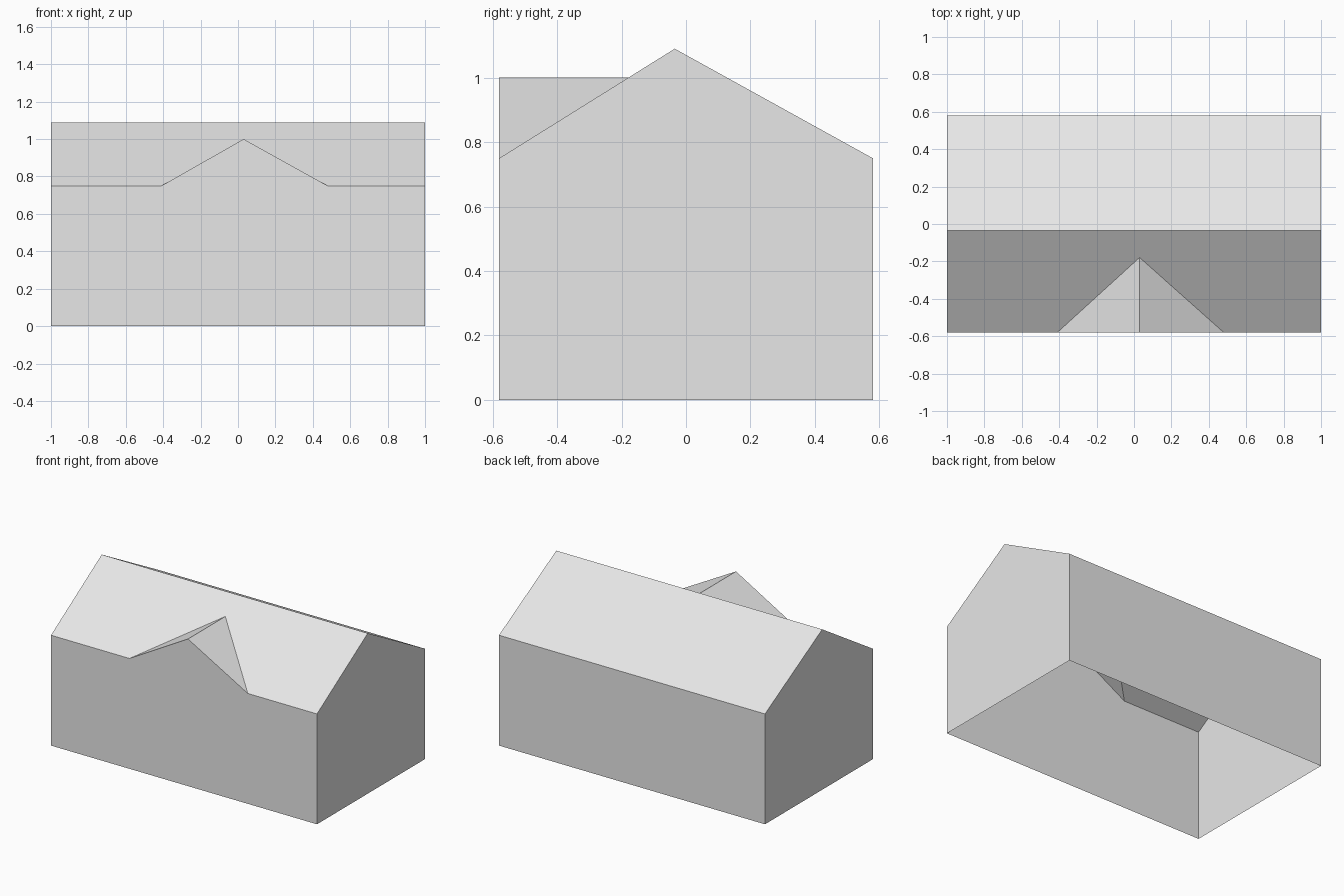
import bpy

cube = bpy.data.objects.get("Cube")
if cube:
    bpy.data.objects.remove(cube, do_unlink=True)

# Main dimensions
X, Y = 1.0, 0.58                      # half length, half depth
EAVE, RIDGE, RIDGE_Y = 0.75, 1.09, -0.035
DL, DM, DR, DTOP = -0.41, 0.03, 0.48, 1.0   # dormer left, peak, right, peak height
# Depth at which the level dormer ridge meets the front roof slope
DY = -Y + (DTOP - EAVE) / (RIDGE - EAVE) * (RIDGE_Y + Y)

grey = bpy.data.materials.new("light_grey")
grey.use_nodes = True
grey.diffuse_color = (0.8, 0.8, 0.8, 1)
grey.node_tree.nodes["Principled BSDF"].inputs["Base Color"].default_value = (0.8, 0.8, 0.8, 1)


def panels(name, faces):
    """Make a flat-faced object from outlines wound anticlockwise seen from outside."""
    verts = list(dict.fromkeys(p for f in faces for p in f))
    mesh = bpy.data.meshes.new(name)
    mesh.from_pydata(verts, [], [[verts.index(p) for p in f] for f in faces])
    mesh.materials.append(grey)
    obj = bpy.data.objects.new(name, mesh)
    bpy.context.collection.objects.link(obj)
    return obj


# Shared dormer points
left, peak, right = (DL, -Y, EAVE), (DM, -Y, DTOP), (DR, -Y, EAVE)
valley = (DM, DY, DTOP)

# Walls, open underneath; the front wall rises into the dormer gable
gable = [(-Y, 0), (Y, 0), (Y, EAVE), (RIDGE_Y, RIDGE), (-Y, EAVE)]
panels("front_wall", [[(-X, -Y, 0), (X, -Y, 0), (X, -Y, EAVE), right, peak, left, (-X, -Y, EAVE)]])
panels("back_wall", [[(X, Y, 0), (-X, Y, 0), (-X, Y, EAVE), (X, Y, EAVE)]])
panels("left_end_wall", [[(X, y, z) for y, z in gable]])
panels("right_end_wall", [[(-X, y, z) for y, z in reversed(gable)]])

# Roof slopes; the front one is notched where the dormer opens into it
panels("front_roof", [[(-X, -Y, EAVE), left, valley, right, (X, -Y, EAVE),
                       (X, RIDGE_Y, RIDGE), (-X, RIDGE_Y, RIDGE)]])
panels("back_roof", [[(X, Y, EAVE), (-X, Y, EAVE), (-X, RIDGE_Y, RIDGE), (X, RIDGE_Y, RIDGE)]])

# Dormer roof with a level ridge
panels("dormer_roof", [[left, peak, valley], [peak, right, valley]])
